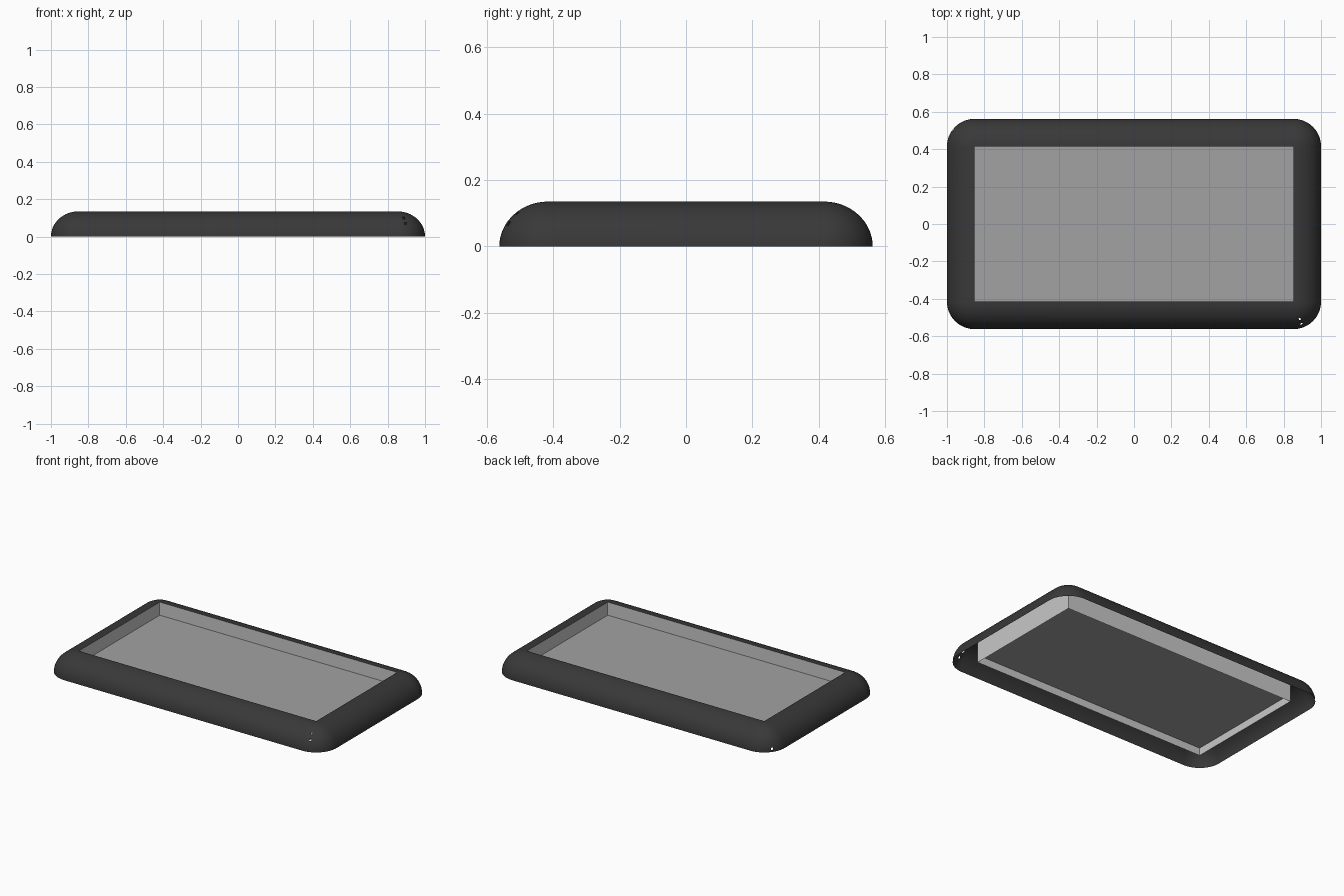
import bpy, bmesh, math
from mathutils import Vector

if "Cube" in bpy.data.objects:
    bpy.data.objects.remove(bpy.data.objects["Cube"])

HX, HY = 0.853, 0.415      # half size of the opening
R, H = 0.147, 0.135        # rim width and height
FLOOR_Z = 0.05


def material(name, rgb):
    m = bpy.data.materials.new(name)
    m.diffuse_color = (*rgb, 1.0)
    m.use_nodes = True
    m.node_tree.nodes["Principled BSDF"].inputs["Base Color"].default_value = m.diffuse_color
    return m


def make(name, bm, mat):
    bmesh.ops.remove_doubles(bm, verts=bm.verts, dist=0.0001)
    me = bpy.data.meshes.new(name)
    bm.to_mesh(me)
    bm.free()
    ob = bpy.data.objects.new(name, me)
    bpy.context.collection.objects.link(ob)
    me.materials.append(mat)
    return ob


def loft(bm, rings):
    rows = [[bm.verts.new(p) for p in ring] for ring in rings]
    n = len(rows[0])
    for lo, hi in zip(rows, rows[1:]):
        for i in range(n):
            j = (i + 1) % n
            bm.faces.new((lo[i], lo[j], hi[j], hi[i]))


def rounded_ring(r, z, seg=16):
    pts = []
    for q, (sx, sy) in enumerate([(1, 1), (-1, 1), (-1, -1), (1, -1)]):
        for k in range(seg + 1):
            a = math.pi / 2 * (q + k / seg)
            pts.append((sx * HX + r * math.cos(a), sy * HY + r * math.sin(a), z))
    return pts


dark = material("charcoal plastic", (0.04, 0.04, 0.04))
light = material("light grey wall", (0.58, 0.58, 0.58))
grey = material("grey panel", (0.36, 0.36, 0.36))

# Rounded hollow rim, open underneath
bm = bmesh.new()
STEPS = 16
loft(bm, [rounded_ring(R * math.cos(math.pi / 2 * k / STEPS),
                       H * math.sin(math.pi / 2 * k / STEPS))
          for k in range(STEPS + 1)])
bmesh.ops.remove_doubles(bm, verts=bm.verts, dist=0.0001)

# Pin holes in two corners
for p in [(0.885, -0.512, 0.097), (0.892, -0.532, 0.075), (-0.97, 0.5, 0.02)]:
    face = min(bm.faces, key=lambda f: (f.calc_center_median() - Vector(p)).length)
    bmesh.ops.delete(bm, geom=[face], context='FACES')
rim = make("rounded_rim", bm, dark)
bpy.context.view_layer.objects.active = rim
rim.select_set(True)
bpy.ops.object.shade_smooth_by_angle()

# Thin upright walls of the well
rect = [(-HX, -HY), (-HX, HY), (HX, HY), (HX, -HY)]
bm = bmesh.new()
loft(bm, [[(x, y, z) for x, y in rect] for z in (0.0, H)])
make("well_walls", bm, light)

# Recessed floor panel
bm = bmesh.new()
bm.faces.new([bm.verts.new((x, y, FLOOR_Z)) for x, y in reversed(rect)])
make("floor_panel", bm, grey)
